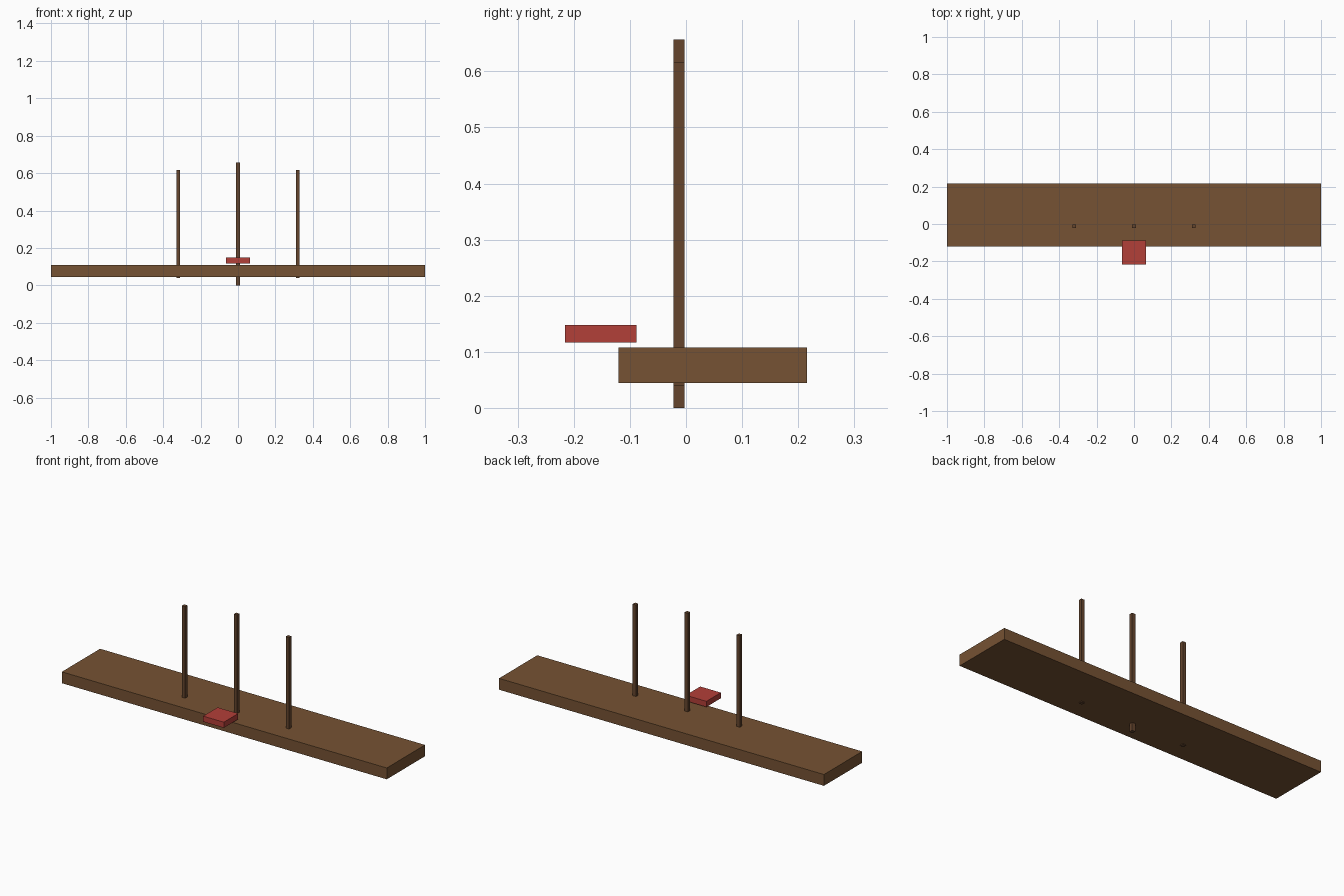
import bpy

if "Cube" in bpy.data.objects:
    bpy.data.objects.remove(bpy.data.objects["Cube"])


def material(name, color):
    m = bpy.data.materials.new(name)
    m.diffuse_color = (*color, 1)
    m.use_nodes = True
    m.node_tree.nodes["Principled BSDF"].inputs["Base Color"].default_value = m.diffuse_color
    return m


def box(name, x, y, z, mat):
    """Box from (min, max) ranges on each axis."""
    bpy.ops.mesh.primitive_cube_add(
        size=1, location=[(a + b) / 2 for a, b in (x, y, z)])
    ob = bpy.context.object
    ob.name = name
    ob.scale = [b - a for a, b in (x, y, z)]
    bpy.ops.object.transform_apply(location=False, rotation=False, scale=True)
    ob.data.materials.append(mat)
    return ob


wood = material("wood", (0.18, 0.085, 0.033))
dark_wood = material("dark_wood", (0.13, 0.06, 0.027))
red = material("red", (0.45, 0.05, 0.04))

# Long plank
box("plank", (-1, 1), (-0.1205, 0.2155), (0.0445, 0.1075), wood)

# Small red block hovering at the front edge
box("red_block", (-0.0635, 0.0635), (-0.2155, -0.0885), (0.1165, 0.148), red)

# Three thin posts through the plank, the middle one longer
for name, x, z in (("left_post", -0.32, (0.0405, 0.617)),
                   ("middle_post", 0, (0, 0.6565)),
                   ("right_post", 0.32, (0.0405, 0.617))):
    box(name, (x - 0.01, x + 0.01), (-0.0225, -0.0025), z, dark_wood)
